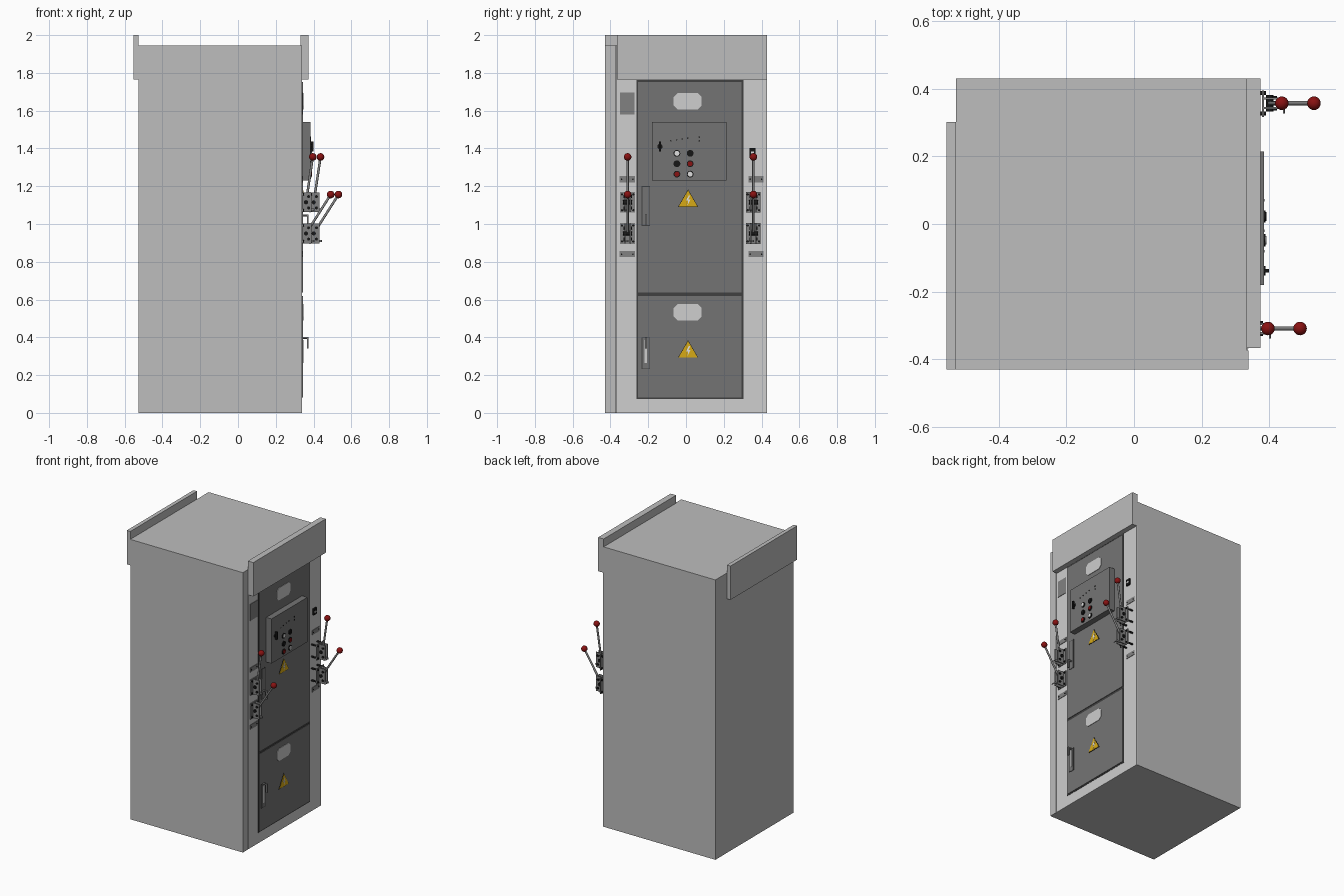
import bpy, bmesh, math
from mathutils import Vector

if "Cube" in bpy.data.objects:
    bpy.data.objects.remove(bpy.data.objects["Cube"])


def mat(name, *rgb):
    m = bpy.data.materials.new(name)
    m.diffuse_color = (*rgb, 1)
    m.use_nodes = True
    m.node_tree.nodes["Principled BSDF"].inputs["Base Color"].default_value = m.diffuse_color
    return m


BODY = mat("cabinet_grey", 0.51, 0.51, 0.51)
PANEL = mat("light_grey", 0.62, 0.62, 0.62)
DOOR = mat("door_grey", 0.175, 0.175, 0.175)
PLATE = mat("plate_grey", 0.22, 0.22, 0.22)
STEEL = mat("steel", 0.24, 0.24, 0.24)
SEAM = mat("dark_seam", 0.05, 0.05, 0.05)
BLACK = mat("black", 0.008, 0.008, 0.008)
RED = mat("dark_red", 0.25, 0.006, 0.006)
WHITE = mat("white", 0.75, 0.75, 0.75)
YELLOW = mat("warning_yellow", 0.68, 0.40, 0.008)


def finish(name, bm, m, smooth=False):
    bmesh.ops.recalc_face_normals(bm, faces=bm.faces)
    me = bpy.data.meshes.new(name)
    bm.to_mesh(me)
    bm.free()
    me.materials.append(m)
    ob = bpy.data.objects.new(name, me)
    bpy.context.collection.objects.link(ob)
    if smooth:
        bpy.ops.object.select_all(action='DESELECT')
        ob.select_set(True)
        bpy.context.view_layer.objects.active = ob
        bpy.ops.object.shade_smooth_by_angle(angle=math.radians(40))
    return ob


def prism(name, pts, x0, x1, m):
    """Extrude a (y, z) outline from x0 to x1."""
    bm = bmesh.new()
    f = bm.faces.new([bm.verts.new((x0, y, z)) for y, z in pts])
    r = bmesh.ops.extrude_face_region(bm, geom=[f])
    vs = [v for v in r['geom'] if isinstance(v, bmesh.types.BMVert)]
    bmesh.ops.translate(bm, verts=vs, vec=(x1 - x0, 0, 0))
    return finish(name, bm, m)


def box(name, x, y, z, m):
    return prism(name, [(y[0], z[0]), (y[1], z[0]), (y[1], z[1]), (y[0], z[1])], x[0], x[1], m)


def rod(name, a, b, r, m, n=16):
    """Cylinder from point a to point b."""
    a, b = Vector(a), Vector(b)
    bm = bmesh.new()
    bmesh.ops.create_cone(bm, cap_ends=True, segments=n, radius1=r, radius2=r, depth=(b - a).length)
    rot = (b - a).to_track_quat('Z', 'Y').to_matrix()
    bmesh.ops.rotate(bm, verts=bm.verts, cent=(0, 0, 0), matrix=rot)
    bmesh.ops.translate(bm, verts=bm.verts, vec=(a + b) / 2)
    return finish(name, bm, m, True)


def ball(name, c, r, m):
    bm = bmesh.new()
    bmesh.ops.create_uvsphere(bm, u_segments=24, v_segments=14, radius=r)
    bmesh.ops.translate(bm, verts=bm.verts, vec=c)
    return finish(name, bm, m, True)


F = 0.338   # plane of the control face (+x)

# Cabinet, corner post, front panel and the two top fascias
box("cabinet_body", (-0.527, 0.332), (-0.43, 0.43), (0, 1.945), BODY)
box("corner_post", (0.332, F), (-0.43, -0.374), (0, 1.945), BODY)
box("panel_seam", (0.332, F - 0.003), (-0.374, -0.368), (0, 1.945), SEAM)
box("front_panel", (0.332, F), (-0.368, 0.43), (0, 1.765), PANEL)
box("front_fascia", (0.332, 0.374), (-0.366, 0.43), (1.765, 2.0), BODY)
box("rear_fascia", (-0.554, -0.527), (-0.43, 0.302), (1.765, 2.0), BODY)

# Doors, each with a dark surround, window and warning triangle
for name, z0, z1, wz, tz in (("upper", 0.628, 1.762, 1.65, 1.09), ("lower", 0.073, 0.628, 0.533, 0.292)):
    box(name + "_door_seam", (F, F + 0.002), (-0.262, 0.304), (z0, z1), SEAM)
    box(name + "_door", (F, F + 0.005), (-0.253, 0.295), (z0 + 0.009, z1 - 0.009), DOOR)
    w, h, c = 0.074, 0.043, 0.02
    pts = [(-w + c, -h), (w - c, -h), (w, -h + c), (w, h - c), (w - c, h), (-w + c, h), (-w, h - c), (-w, -h + c)]
    prism(name + "_window", [(y + 0.009, z + wz) for y, z in pts], F, F + 0.008, PANEL)
    for s, x1, m in ((1.0, 0.007, BLACK), (0.92, 0.0085, YELLOW)):
        cz = tz + 0.031
        tri = [(0.011 - 0.054 * s, cz - 0.031 * s), (0.011 + 0.054 * s, cz - 0.031 * s), (0.011, cz + 0.062 * s)]
        prism(name + "_warning_triangle", tri, F, F + x1, m)
    bolt = [(0.004, 0.062), (-0.011, 0.034), (0.001, 0.034), (-0.003, 0.008), (0.013, 0.041), (0.002, 0.041), (0.012, 0.062)]
    prism(name + "_warning_bolt", [(y + 0.011, z + tz) for y, z in bolt], F, F + 0.0095, WHITE)

# Door handles: plate, spindle and hanging grip
for name, z0, z1, hz in (("upper", 0.99, 1.2, 1.045), ("lower", 0.232, 0.40, 0.397)):
    box(name + "_handle_seam", (F, F + 0.006), (-0.235, -0.19), (z0, z1), SEAM)
    box(name + "_handle_plate", (F, F + 0.007), (-0.231, -0.194), (z0 + 0.004, z1 - 0.004), DOOR)
    rod(name + "_handle_spindle", (F, -0.212, hz), (0.374, -0.212, hz), 0.005, STEEL)
    box(name + "_handle_grip", (0.366, 0.374), (-0.218, -0.206), (hz - 0.055, hz + 0.005), STEEL)
box("lower_handle_insert", (F, F + 0.009), (-0.219, -0.207), (0.265, 0.385), PANEL)

# Control box with push buttons, selector switch and indicator dots
box("control_box", (F, 0.384), (-0.18, 0.214), (1.23, 1.54), DOOR)
for i, (top, bottom) in enumerate(((WHITE, BLACK), (BLACK, RED), (RED, WHITE))):
    z = 1.374 - i * 0.055
    for y, m in ((-0.048, top), (0.022, bottom)):
        rod("button_bezel", (0.384, y, z), (0.389, y, z), 0.018, BLACK, 20)
        rod("button", (0.384, y, z), (0.392, y, z), 0.013, m, 20)
rod("selector_base", (0.384, -0.138, 1.41), (0.389, -0.138, 1.41), 0.014, BLACK)
box("selector_knob", (0.384, 0.399), (-0.143, -0.133), (1.385, 1.437), BLACK)
for y, z in ((-0.08, 1.44), (-0.05, 1.445), (-0.02, 1.45), (0.01, 1.455), (0.07, 1.46), (0.07, 1.44)):
    rod("indicator_dot", (0.384, y, z), (0.386, y, z), 0.004, BLACK, 10)

# Label plates on the side margins
box("rating_plate", (F, F + 0.003), (-0.35, -0.272), (1.58, 1.695), PLATE)
for y in (-0.311, 0.37):
    for z in (1.237, 0.84):
        box("label_plate", (F, F + 0.003), (y - 0.04, y + 0.04), (z - 0.016, z + 0.016), PLATE)
        for s in (-1, 1):
            rod("label_rivet", (F, y + s * 0.03, z), (F + 0.006, y + s * 0.03, z), 0.004, BLACK, 10)
box("lock_block", (F, 0.348), (0.336, 0.368), (1.358, 1.402), BLACK)
box("lock_insert", (F, 0.35), (0.344, 0.36), (1.372, 1.384), WHITE)

# Lever mechanisms: the right pair stands 0.04 further out on posts
for side, y, off in (("left", -0.309, 0.0), ("right", 0.357, 0.041)):
    for zc, bx, bz in ((1.115, 0.396, 1.355), (0.95, 0.491, 1.156)):
        n = side + "_lever_"
        x = F + off
        box(n + "base", (x, x + 0.005), (y - 0.04, y + 0.038), (zc - 0.055, zc + 0.055), PLATE)
        for s in (-1, 1):
            yc = y + s * 0.014
            box(n + "cheek", (x, x + 0.052), (yc - 0.003, yc + 0.003), (zc - 0.052, zc + 0.052), PLATE)
            for t in (-1, 1):
                ys, zs = y + s * 0.03, zc + t * 0.042
                rod(n + "post", (F, ys, zs), (x + 0.012, ys, zs), 0.006, BLACK, 10)
                rod(n + "stud", (x + 0.036, y + s * 0.012, zc + t * 0.03), (x + 0.036, y + s * 0.022, zc + t * 0.03), 0.008, BLACK, 10)
        rod(n + "pivot", (x + 0.022, y - 0.024, zc), (x + 0.022, y + 0.024, zc), 0.011, BLACK)
        rod(n + "lock_pin", (x + 0.064, y + 0.003, zc - 0.04), (x + 0.064, y - 0.03, zc - 0.04), 0.003, STEEL, 10)
        box(n + "lock_tab", (x + 0.045, x + 0.066), (y - 0.002, y + 0.004), (zc - 0.046, zc - 0.034), STEEL)
        tip = (bx + off, y, bz)
        rod(n + "rod", (x + 0.022, y, zc), tip, 0.0065, STEEL)
        ball(n + "knob", tip, 0.02, RED)
